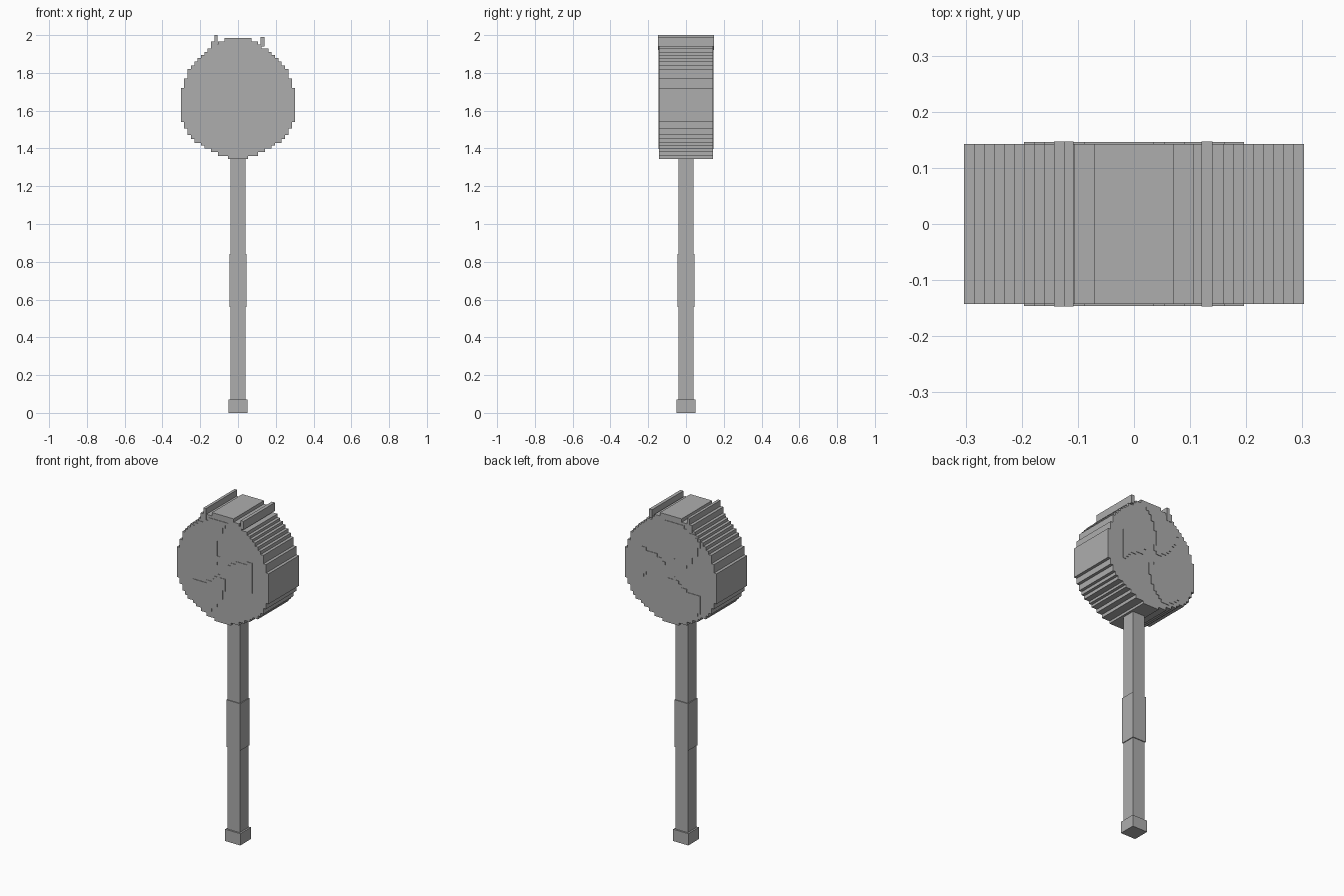
import bpy, bmesh, math

if "Cube" in bpy.data.objects:
    bpy.data.objects.remove(bpy.data.objects["Cube"])

P = 0.0178            # step size of the blocky head
HALF = 0.143          # half depth of the head
CZ = 1.665            # head centre height

grey = bpy.data.materials.new("grey")
grey.diffuse_color = (0.42, 0.42, 0.42, 1)
grey.use_nodes = True
grey.node_tree.nodes["Principled BSDF"].inputs["Base Color"].default_value = grey.diffuse_color


def finish(name, bm):
    bmesh.ops.recalc_face_normals(bm, faces=bm.faces)
    mesh = bpy.data.meshes.new(name)
    bm.to_mesh(mesh)
    bm.free()
    mesh.materials.append(grey)
    obj = bpy.data.objects.new(name, mesh)
    bpy.context.collection.objects.link(obj)
    return obj


def add_box(bm, x0, x1, y0, y1, z0, z1):
    verts = bmesh.ops.create_cube(bm, size=1)["verts"]
    for v in verts:
        v.co.x = x1 if v.co.x > 0 else x0
        v.co.y = y1 if v.co.y > 0 else y0
        v.co.z = z1 if v.co.z > 0 else z0


def box(name, *bounds):
    bm = bmesh.new()
    add_box(bm, *bounds)
    return finish(name, bm)


# Square handle, raised grip and end block
box("handle", -0.04, 0.04, -0.04, 0.04, 0.07, 1.36)
box("grip", -0.045, 0.045, -0.045, 0.045, 0.56, 0.84)
box("pommel", -0.05, 0.05, -0.05, 0.05, 0, 0.07)

# Stepped round head: top and bottom height of each column, outside to middle
tops = [1.72, 1.77, 1.82, 1.84, 1.86, 1.88, 1.895, 1.91, 1.93, 1.93,
        1.95, 1.965, 1.965] + [1.985] * 4
bottoms = [1.54, 1.505, 1.47, 1.45, 1.43, 1.43, 1.415, 1.40, 1.40, 1.38,
           1.38, 1.36, 1.36, 1.36] + [1.345] * 3


def stair(heights):
    full = heights + heights[::-1]
    pts = []
    for i, h in enumerate(full):
        x = (i - 17) * P
        if i and full[i - 1] == h:
            pts.pop()
        else:
            pts.append((x, h))
        pts.append((x + P, h))
    return pts


outline = stair(tops) + stair(bottoms)[::-1]
bm = bmesh.new()
face = bm.faces.new([bm.verts.new((x, -HALF, z)) for x, z in outline])
out = bmesh.ops.extrude_face_region(bm, geom=[face])["geom"]
bmesh.ops.translate(bm, vec=(0, 2 * HALF, 0),
                    verts=[g for g in out if isinstance(g, bmesh.types.BMVert)])
finish("head", bm)

# Two narrow rails across the top of the head
box("left_rail", -0.125, -0.108, -0.147, 0.147, 1.94, 2.0)
box("left_rail_foot", -0.143, -0.108, -0.147, 0.147, 1.92, 1.965)
box("right_rail", 0.12, 0.14, -0.147, 0.147, 1.94, 1.99)


# Thin raised three-bladed swirl on both faces, made of stepped columns
def in_blade(x, z):
    r = math.hypot(x, z)
    turn = math.degrees(math.atan2(z, x)) + 130 * r
    return 0.05 < r < 0.29 and turn % 120 < 50


bm = bmesh.new()
for i in range(-11, 11):
    start = None
    for j in range(-18, 19):
        inside = in_blade((i + 0.5) * P, (j + 0.5) * P)
        if inside and start is None:
            start = j
        elif not inside and start is not None:
            for y0, y1 in ((-HALF - 0.003, -HALF), (HALF, HALF + 0.003)):
                add_box(bm, i * P, (i + 1) * P, y0, y1, CZ + start * P, CZ + j * P)
            start = None
finish("swirl_plates", bm)
